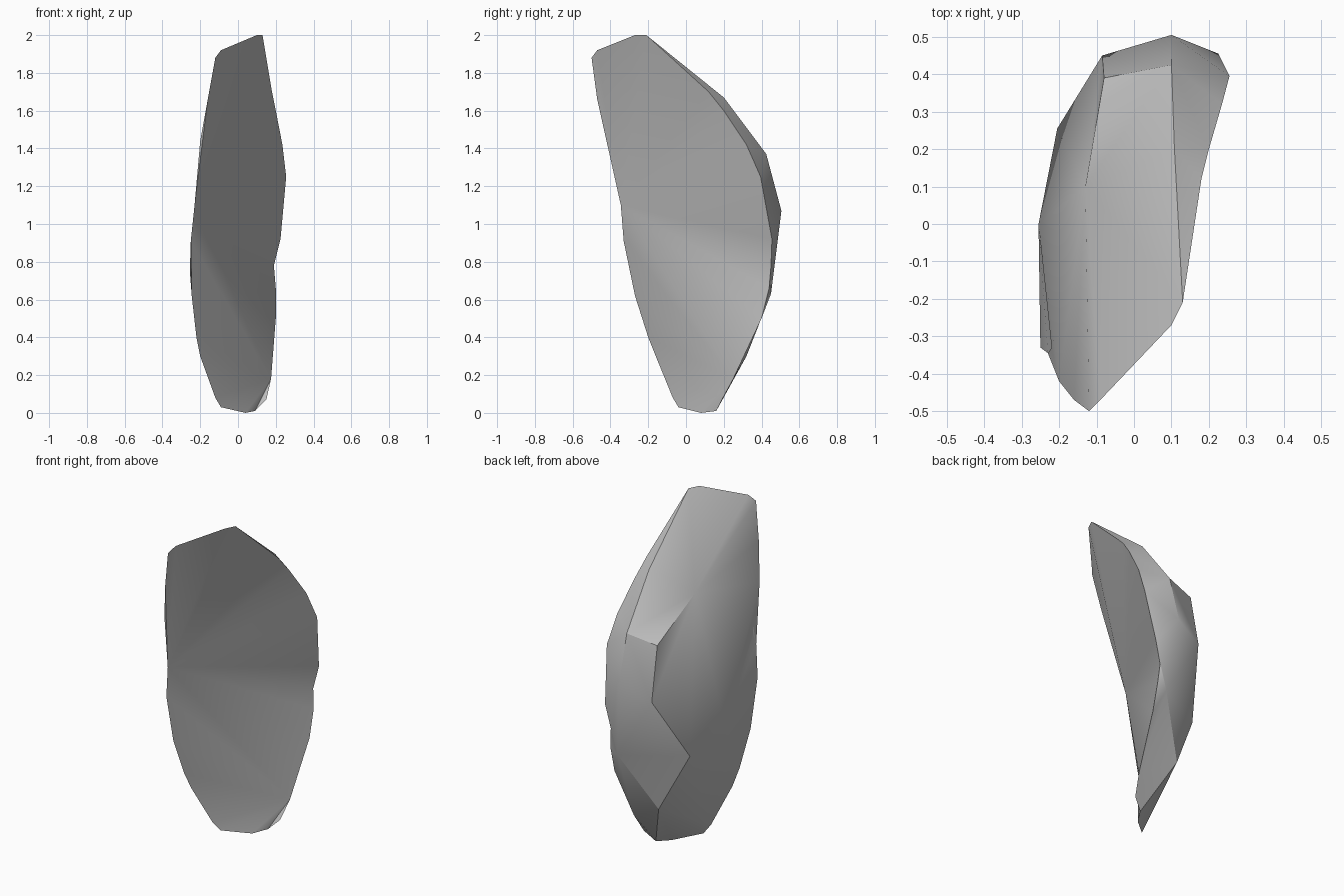
import bpy, bmesh, math

# Outline of the broad front face: from the tip down the left, then up the right
RIM = [
    (.13, -.21, 2.0), (.10, -.27, 2.0), (-.09, -.47, 1.92), (-.12, -.50, 1.88),
    (-.16, -.47, 1.66), (-.20, -.42, 1.44), (-.22, -.33, 1.21), (-.22, -.33, 1.15),
    (-.23, -.345, 1.10), (-.25, -.33, .91), (-.245, -.27, .62), (-.22, -.20, .40),
    (-.20, -.16, .30), (-.12, -.07, .08), (-.09, -.04, .03), (.04, .08, 0),
    (.09, .16, .01), (.15, .19, .07), (.175, .25, .18), (.20, .40, .50),
    (.20, .44, .66), (.19, .45, .78), (.225, .455, .92), (.255, .395, 1.25),
    (.235, .32, 1.42), (.20, .20, 1.60), (.18, .12, 1.70),
]
# Corners of the chipped back: spine 27-30, left shoulder 31-33, flank 34-36
BACK = [
    (.108, .20, 1.67), (.10, .425, 1.37), (.10, .505, 1.07), (.145, .45, .63),
    (-.13, .10, 1.55), (-.08, .39, 1.33), (-.085, .45, 1.01),
    (-.205, .255, .64), (-.04, .32, .30), (-.255, .0, .75),
]

bm = bmesh.new()
verts = [bm.verts.new(p) for p in RIM + BACK]


def face(*ids):
    bm.faces.new([verts[i] for i in ids])


def fan(hub, chain):
    chain = list(chain)
    for a, b in zip(chain, chain[1:]):
        face(hub, a, b)


# Front face, fanned from the notch and from the lower right corner
fan(8, list(range(18, 27)) + list(range(0, 8)))
fan(18, range(8, 18))

# Upper back facets
fan(31, [27, 0, 1, 2, 3])
fan(31, [28, 27])
fan(31, [32, 28])
face(28, 32, 33, 29)
face(29, 33, 30)
face(30, 33, 34, 35)

# Left flank
fan(31, [3, 4, 5, 36, 34, 33, 32])
fan(36, list(range(5, 13)) + [34])
fan(34, [12, 13, 35])

# Foot
fan(35, [13, 14, 15, 16, 17, 18, 30])

# Narrow strip along the right side
fan(30, [18, 19, 20, 21, 22, 29])
fan(29, [22, 23, 28])
fan(28, [23, 24, 25, 27])
fan(27, [25, 26, 0])

bmesh.ops.recalc_face_normals(bm, faces=bm.faces)
mesh = bpy.data.meshes.new("stone_shard")
bm.to_mesh(mesh)
bm.free()

stone = bpy.data.materials.new("stone_grey")
stone.diffuse_color = (.5, .5, .5, 1)
mesh.materials.append(stone)

shard = bpy.data.objects.new("stone_shard", mesh)
bpy.context.collection.objects.link(shard)
bpy.context.view_layer.objects.active = shard
shard.select_set(True)
bpy.ops.object.shade_smooth_by_angle(angle=math.radians(30))
